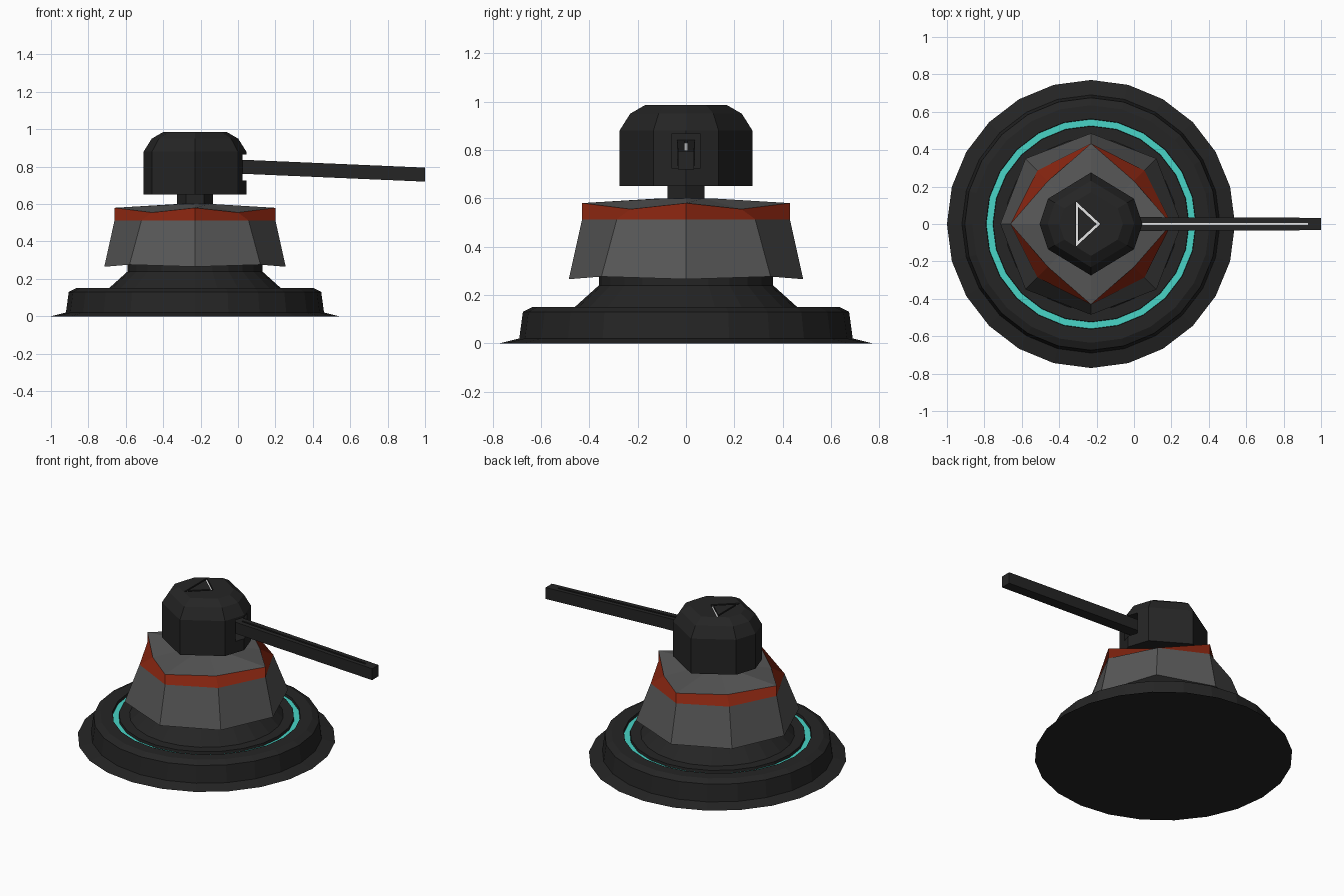
import bpy, bmesh, math
from mathutils import Vector

if "Cube" in bpy.data.objects:
    bpy.data.objects.remove(bpy.data.objects["Cube"])

CX = -0.23  # turret axis


def material(name, rgb):
    m = bpy.data.materials.new(name)
    m.use_nodes = True
    m.diffuse_color = (*rgb, 1)
    m.node_tree.nodes["Principled BSDF"].inputs["Base Color"].default_value = (*rgb, 1)
    return m


DARK = material("dark metal", (0.018, 0.018, 0.018))
GREY = material("grey armour", (0.095, 0.095, 0.095))
RED = material("rust red", (0.24, 0.018, 0.005))
CYAN = material("cyan glow", (0.065, 0.66, 0.57))
WHITE = material("white marking", (0.8, 0.8, 0.8))


def loft(name, rings, mats, closed=False):
    """Skin a stack of equal point rings; cap the ends unless it closes on itself."""
    bm = bmesh.new()
    loops = [[bm.verts.new(p) for p in ring] for ring in rings]
    n = len(loops[0])
    pairs = list(zip(loops, loops[1:]))
    if closed:
        pairs.append((loops[-1], loops[0]))
    else:
        bm.faces.new(loops[0])
        bm.faces.new(loops[-1])
    for a, b in pairs:
        for i in range(n):
            j = (i + 1) % n
            bm.faces.new((a[i], a[j], b[j], b[i]))
    bmesh.ops.recalc_face_normals(bm, faces=bm.faces)
    mesh = bpy.data.meshes.new(name)
    bm.to_mesh(mesh)
    bm.free()
    for m in mats:
        mesh.materials.append(m)
    obj = bpy.data.objects.new(name, mesh)
    bpy.context.collection.objects.link(obj)
    return obj


def circle(r, z, n=24):
    return [(CX + r * math.cos(math.tau * i / n), r * math.sin(math.tau * i / n), z)
            for i in range(n)]


def paint(obj, index, rule):
    for f in obj.data.polygons:
        if rule(f.center, f.normal):
            f.material_index = index


def cut(obj, cutter):
    mod = obj.modifiers.new("cut", 'BOOLEAN')
    mod.operation = 'DIFFERENCE'
    mod.solver = 'EXACT'
    mod.object = cutter
    bpy.context.view_layer.objects.active = obj
    bpy.ops.object.modifier_apply(modifier=mod.name)
    bpy.data.objects.remove(cutter)


def section(x, w, low, high):
    return [(x, -w, low), (x, w, low), (x, w, high), (x, -w, high)]


# Round base with a recessed glowing ring
profile = [(0.77, 0), (0.69, 0.02), (0.675, 0.13), (0.635, 0.15), (0.562, 0.15),
           (0.56, 0.133), (0.525, 0.133), (0.523, 0.15), (0.46, 0.15),
           (0.36, 0.24), (0.36, 0.28)]
base = loft("base", [circle(r, z) for r, z in profile], [DARK, CYAN])
paint(base, 1, lambda c, n: n.z > 0.9 and abs(c.z - 0.133) < 0.002)


# Eight sided armour, its diagonal corners set apart from those on the axes
def octagon(axis_r, axis_z, diag_r, diag_z):
    pts = []
    for i in range(8):
        r, z = (diag_r, diag_z) if i % 2 else (axis_r, axis_z)
        a = math.tau * i / 8
        pts.append((CX + r * math.cos(a), r * math.sin(a), z))
    return pts


armour = loft("armour", [octagon(0.485, 0.265, 0.495, 0.276),
                         octagon(0.43, 0.513, 0.405, 0.513),
                         octagon(0.43, 0.58, 0.325, 0.555),
                         octagon(0.1, 0.6, 0.1, 0.6)], [GREY, RED])
paint(armour, 1, lambda c, n: 0.52 < c.z < 0.56 and math.hypot(c.x - CX, c.y) > 0.3)

# Neck
neck = loft("neck", [[(x, y * 0.9, z) for x, y, z in circle(0.097, h, 6)]
                     for h in (0.58, 0.67)], [DARK])

# Turret head
PLAN = [(0.275, 0), (0.23, 0.135), (0, 0.275), (-0.23, 0.135),
        (-0.275, 0), (-0.23, -0.135), (0, -0.275), (0.23, -0.135)]
turret = loft("turret_head", [[(CX + x * s, y * s, z) for x, y in PLAN]
                              for s, z in ((1, 0.65), (1, 0.88), (0.84, 0.95), (0.62, 0.985))],
              [DARK, WHITE])

# Barrel slot
cut(turret, loft("slot_cutter", [section(x, 0.06, 0.725, 0.865) for x in (-0.06, 0.2)], [DARK]))

# Triangular groove with a white floor
FLOOR = 0.973
TRIANGLE = [(-0.31, 0.12), (-0.31, -0.12), (-0.18, 0)]
MID = sum(p[0] for p in TRIANGLE) / 3


def triangle(s, z):
    return [(MID + (x - MID) * s, y * s, z) for x, y in TRIANGLE]


cut(turret, loft("groove_cutter", [triangle(1, FLOOR), triangle(1, 1.05),
                                   triangle(0.77, 1.05), triangle(0.77, FLOOR)],
                 [DARK], closed=True))
paint(turret, 1, lambda c, n: n.z > 0.95 and abs(c.z - FLOOR) < 0.003)


# Barrel, drooping slightly, with a white line sunk in its top
def barrel_top(x):
    return 0.838 - 0.043 * x


barrel = loft("barrel", [section(x, w, barrel_top(x) - 0.075, barrel_top(x))
                         for x, w in ((-0.1, 0.037), (1, 0.033))], [DARK, WHITE])
cut(barrel, loft("line_cutter", [section(x, 0.006, barrel_top(x) - 0.008, barrel_top(x) + 0.05)
                                 for x in (0.03, 0.93)], [DARK]))
paint(barrel, 1, lambda c, n: n.z > 0.9 and c.z < barrel_top(c.x) - 0.004)
